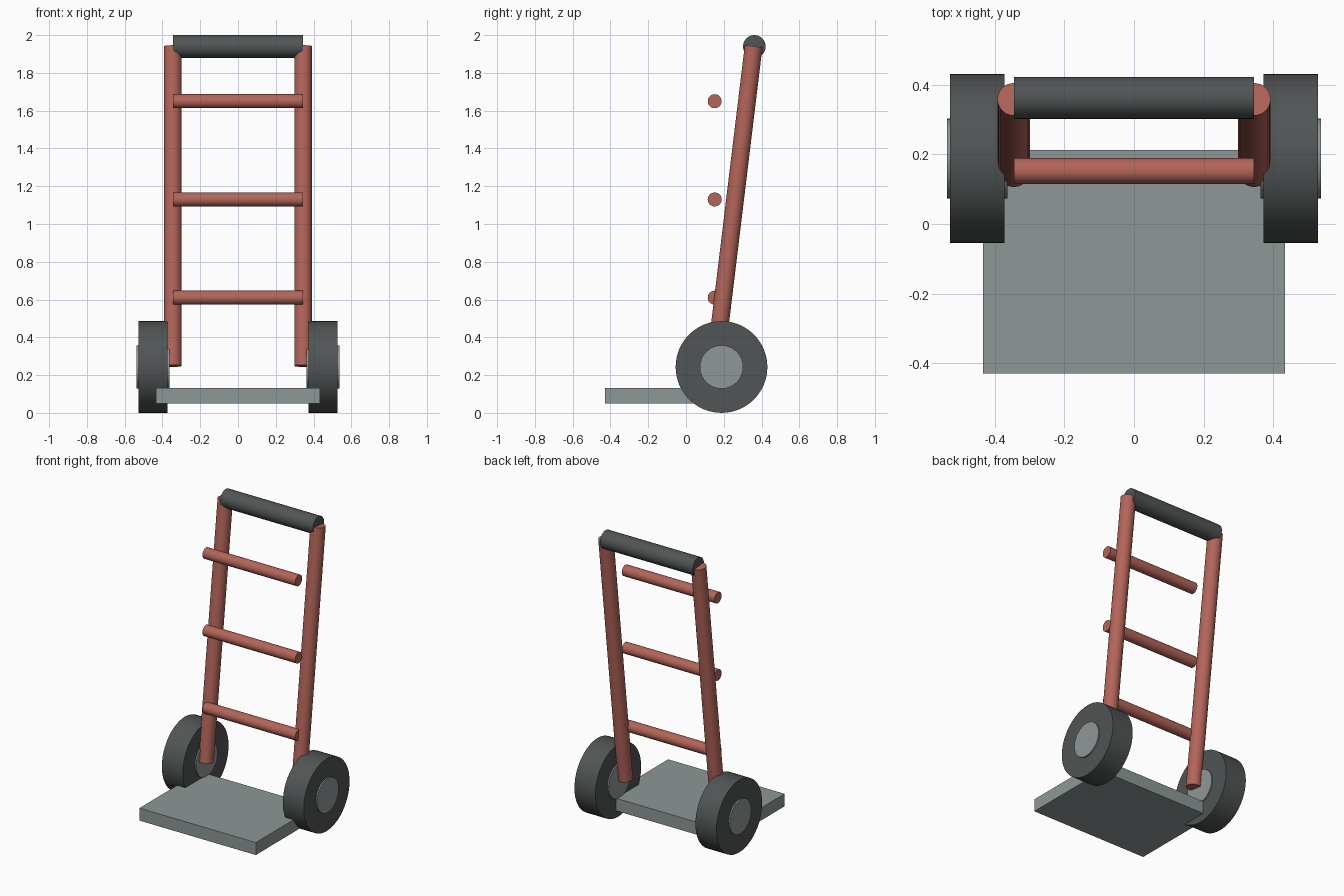
import bpy
import math
from mathutils import Vector

cube = bpy.data.objects.get("Cube")
if cube:
    bpy.data.objects.remove(cube, do_unlink=True)


def make_material(name, colour):
    mat = bpy.data.materials.new(name)
    mat.use_nodes = True
    mat.diffuse_color = (*colour, 1)
    mat.node_tree.nodes["Principled BSDF"].inputs["Base Color"].default_value = (*colour, 1)
    return mat


red = make_material("red paint", (0.45, 0.13, 0.10))
rubber = make_material("dark rubber", (0.08, 0.09, 0.09))
steel = make_material("grey steel", (0.27, 0.31, 0.31))


def rod(name, start, end, radius, mat, sides=32):
    """Capped cylinder running between two points."""
    start, end = Vector(start), Vector(end)
    axis = end - start
    bpy.ops.mesh.primitive_cylinder_add(
        vertices=sides, radius=radius, depth=axis.length, location=(start + end) / 2,
        rotation=axis.to_track_quat("Z", "Y").to_euler())
    obj = bpy.context.object
    obj.name = name
    obj.data.materials.append(mat)
    bpy.ops.object.shade_smooth_by_angle(angle=math.radians(35))
    return obj


RAIL_X = 0.345
AXLE_Y, AXLE_Z = 0.188, 0.243

# Toe plate
bpy.ops.mesh.primitive_cube_add(size=1, location=(0, -0.108, 0.091))
plate = bpy.context.object
plate.name = "toe_plate"
plate.scale = (0.866, 0.642, 0.084)
plate.data.materials.append(steel)

# Leaning side rails, wheels and hubs
for side, s in (("left", 1), ("right", -1)):
    rod(side + "_rail", (s * RAIL_X, 0.153, 0.249), (s * RAIL_X, 0.358, 1.941), 0.047, red)
    rod(side + "_wheel", (s * 0.372, AXLE_Y, AXLE_Z), (s * 0.528, AXLE_Y, AXLE_Z),
        0.243, rubber, 48)
    rod(side + "_hub", (s * 0.363, AXLE_Y, AXLE_Z), (s * 0.537, AXLE_Y, AXLE_Z),
        0.115, steel)

# Cross rungs in front of the rails
for name, z in (("lower", 0.61), ("middle", 1.13), ("upper", 1.65)):
    rod(name + "_rung", (-RAIL_X, 0.152, z), (RAIL_X, 0.152, z), 0.037, red)

# Padded handle
rod("handle_grip", (-RAIL_X, 0.362, 1.94), (RAIL_X, 0.362, 1.94), 0.06, rubber)
